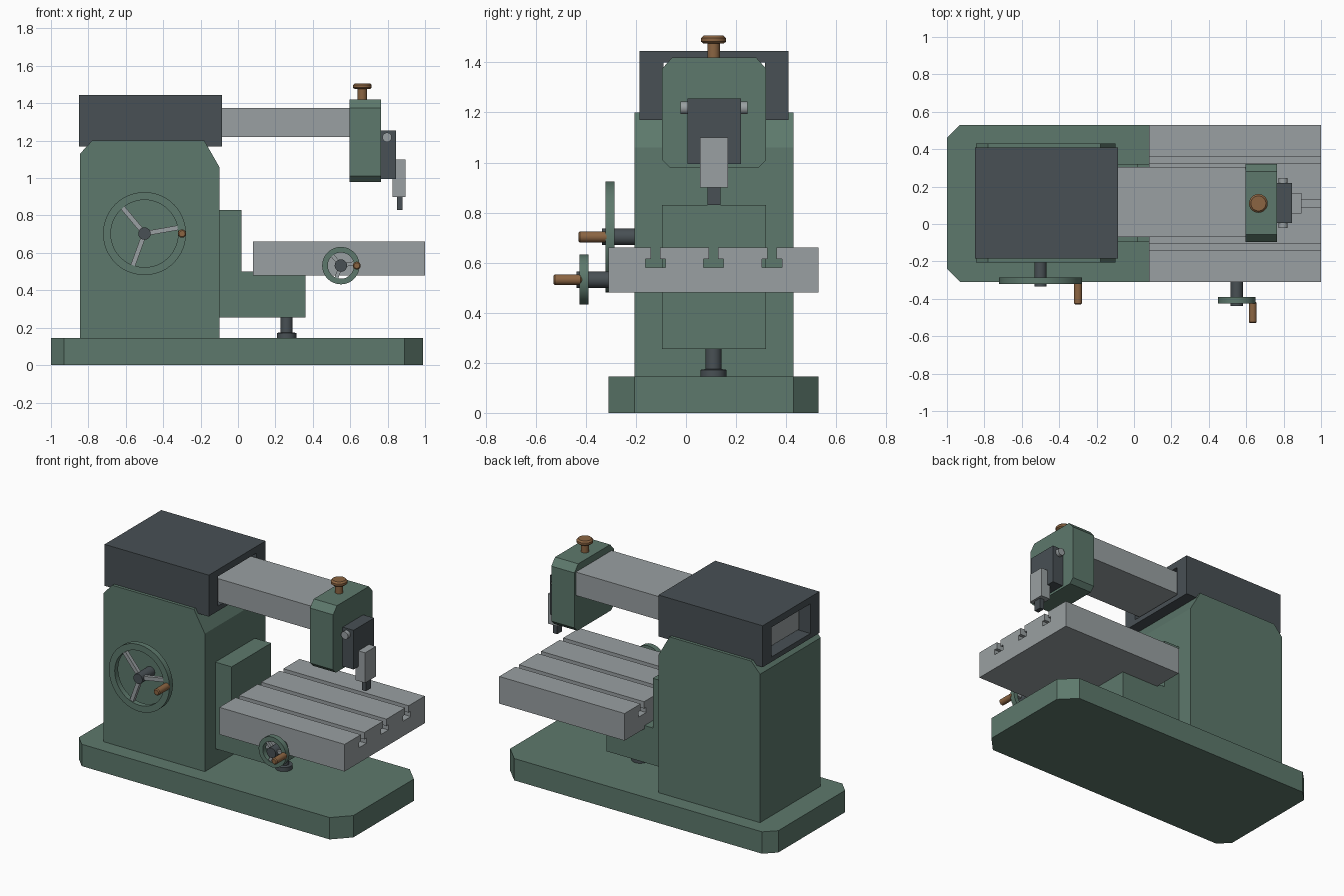
import bpy, bmesh, math
from mathutils import Vector

if "Cube" in bpy.data.objects:
    bpy.data.objects.remove(bpy.data.objects["Cube"])


def mat(name, rgb):
    m = bpy.data.materials.new(name)
    m.diffuse_color = (*rgb, 1)
    m.use_nodes = True
    m.node_tree.nodes["Principled BSDF"].inputs["Base Color"].default_value = m.diffuse_color
    return m


GREEN = mat("green_paint", (0.11, 0.19, 0.15))
DARK = mat("dark_iron", (0.065, 0.08, 0.089))
STEEL = mat("bright_steel", (0.32, 0.35, 0.36))
BRONZE = mat("bronze", (0.26, 0.13, 0.055))


def finish(name, bm, material, smooth=False):
    bmesh.ops.recalc_face_normals(bm, faces=bm.faces[:])
    me = bpy.data.meshes.new(name)
    bm.to_mesh(me)
    bm.free()
    ob = bpy.data.objects.new(name, me)
    bpy.context.collection.objects.link(ob)
    me.materials.append(material)
    if smooth:
        bpy.ops.object.select_all(action='DESELECT')
        ob.select_set(True)
        bpy.context.view_layer.objects.active = ob
        bpy.ops.object.shade_smooth_by_angle(angle=math.radians(30))
    return ob


def place(axis, a, b, t):
    return {'x': (t, a, b), 'y': (a, t, b), 'z': (a, b, t)}[axis]


def prism(name, pts, axis, lo, hi, material):
    """Extrude a 2D outline along an axis."""
    bm = bmesh.new()
    ends = [[bm.verts.new(place(axis, a, b, t)) for a, b in pts] for t in (lo, hi)]
    n = len(pts)
    for e in ends:
        bm.faces.new(e)
    for i in range(n):
        j = (i + 1) % n
        bm.faces.new((ends[0][i], ends[0][j], ends[1][j], ends[1][i]))
    return finish(name, bm, material)


def box(name, x, y, z, material):
    return prism(name, [(x[0], y[0]), (x[1], y[0]), (x[1], y[1]), (x[0], y[1])],
                 'z', z[0], z[1], material)


def lathe(name, axis, centre, profile, material, ring=False, n=40):
    """Spin (radius, position) points round an axis; ring closes the section."""
    bm = bmesh.new()
    loops = [[bm.verts.new(place(axis,
                                 centre[0] + r * math.cos(2 * math.pi * k / n),
                                 centre[1] + r * math.sin(2 * math.pi * k / n), t))
              for k in range(n)] for r, t in profile]
    pairs = list(zip(loops, loops[1:]))
    if ring:
        pairs.append((loops[-1], loops[0]))
    else:
        bm.faces.new(loops[0])
        bm.faces.new(loops[-1])
    for p, q in pairs:
        for k in range(n):
            j = (k + 1) % n
            bm.faces.new((p[k], p[j], q[j], q[k]))
    return finish(name, bm, material, True)


def cyl(name, axis, centre, r, lo, hi, material, bevel=0.0):
    prof = [(r, lo), (r, hi)]
    if bevel:
        prof = [(r - bevel, lo), (r, lo + bevel), (r, hi - bevel), (r - bevel, hi)]
    return lathe(name, axis, centre, prof, material)


# Base plate with cut corners
prism("base", [(-0.93, -0.31), (0.89, -0.31), (0.99, -0.205), (0.99, 0.43),
               (0.89, 0.53), (-0.93, 0.53), (-1, 0.46), (-1, -0.24)],
      'z', 0, 0.145, GREEN)

# Column and knee
prism("column", [(-0.845, 0.145), (-0.10, 0.145), (-0.10, 1.06), (-0.18, 1.2),
                 (-0.78, 1.2), (-0.845, 1.13)], 'y', -0.205, 0.43, GREEN)
prism("knee", [(-0.10, 0.255), (0.36, 0.255), (0.36, 0.5), (0.02, 0.5),
               (0.02, 0.83), (-0.10, 0.83)], 'y', -0.095, 0.32, GREEN)

# Elevating screw
lathe("lift_screw", 'z', (0.26, 0.11),
      [(0.052, 0.145), (0.052, 0.172), (0.032, 0.175), (0.032, 0.256)], DARK)

# Ram housing, open at both ends
bm = bmesh.new()
rects = [((-0.185, 0.41), (1.17, 1.445)), ((-0.09, 0.315), (1.203, 1.4))]
rings = [[[bm.verts.new((x, y[i], z[k])) for i, k in ((0, 0), (1, 0), (1, 1), (0, 1))]
          for x in (-0.85, -0.085)] for y, z in rects]
(oa, ob_), (ia, ib) = rings
for p, q in ((oa, ob_), (ob_, ib), (ib, ia), (ia, oa)):
    for k in range(4):
        j = (k + 1) % 4
        bm.faces.new((p[k], p[j], q[j], q[k]))
finish("ram_housing", bm, DARK)

# Sliding ram
box("ram", (-0.78, 0.62), (-0.07, 0.305), (1.22, 1.375), STEEL)

# Work table with three T slots
outline = [(-0.31, 0.48), (0.53, 0.48), (0.53, 0.66)]
for c in (0.343, 0.11, -0.122):
    outline += [(c + 0.018, 0.66), (c + 0.018, 0.615), (c + 0.04, 0.615), (c + 0.04, 0.58),
                (c - 0.04, 0.58), (c - 0.04, 0.615), (c - 0.018, 0.615), (c - 0.018, 0.66)]
outline.append((-0.31, 0.66))
prism("table", outline, 'x', 0.08, 1.0, STEEL)

# Tool head, clapper, pin, holder and bit
prism("tool_head", [(-0.065, 0.98), (0.29, 0.98), (0.32, 1.01), (0.32, 1.375),
                    (0.28, 1.42), (-0.055, 1.42), (-0.095, 1.375), (-0.095, 1.01)],
      'x', 0.595, 0.765, GREEN)
box("clapper_box", (0.76, 0.845), (0.005, 0.22), (0.995, 1.255), DARK)
cyl("clapper_pin", 'y', (0.797, 1.218), 0.025, -0.022, 0.245, STEEL)
box("tool_holder", (0.825, 0.895), (0.055, 0.167), (0.90, 1.10), STEEL)
box("tool_bit", (0.85, 0.88), (0.085, 0.137), (0.83, 0.905), DARK)

# Feed knob on the head
lathe("feed_knob", 'z', (0.665, 0.11),
      [(0.025, 1.415), (0.025, 1.475), (0.04, 1.475), (0.05, 1.483),
       (0.05, 1.497), (0.04, 1.507)], BRONZE)


def handwheel(name, x, z, outer, inner, y0, y1, hub_back, hub_front, grip, grip_r, width):
    lathe(name + "_rim", 'y', (x, z),
          [(inner, y0), (outer, y0), (outer, y1), (inner, y1)], GREEN, ring=True, n=48)
    cyl(name + "_hub", 'y', (x, z), 0.033, hub_front, hub_back, DARK)
    mid = (y0 + y1) / 2
    for i in range(3):
        a = math.radians(10 + 120 * i)
        d = Vector((math.cos(a), math.sin(a)))
        s = Vector((-d.y, d.x)) * width / 2
        c = Vector((x, z))
        r = inner + 0.008
        pts = [c + d * 0.02 - s, c + d * r - s, c + d * r + s, c + d * 0.02 + s]
        prism(f"{name}_spoke_{i + 1}", [tuple(p) for p in pts], 'y',
              mid - width / 2, mid + width / 2, STEEL)
    cyl(name + "_grip", 'y', (x + (outer + inner) / 2, z), grip_r, grip, y0 + 0.01,
        BRONZE, 0.006)


# Handwheels on the column and the table
handwheel("column_wheel", -0.5, 0.703, 0.222, 0.18, -0.322, -0.286,
          -0.2, -0.335, -0.43, 0.022, 0.025)
handwheel("table_wheel", 0.55, 0.532, 0.1, 0.07, -0.426, -0.39,
          -0.305, -0.438, -0.53, 0.021, 0.02)
